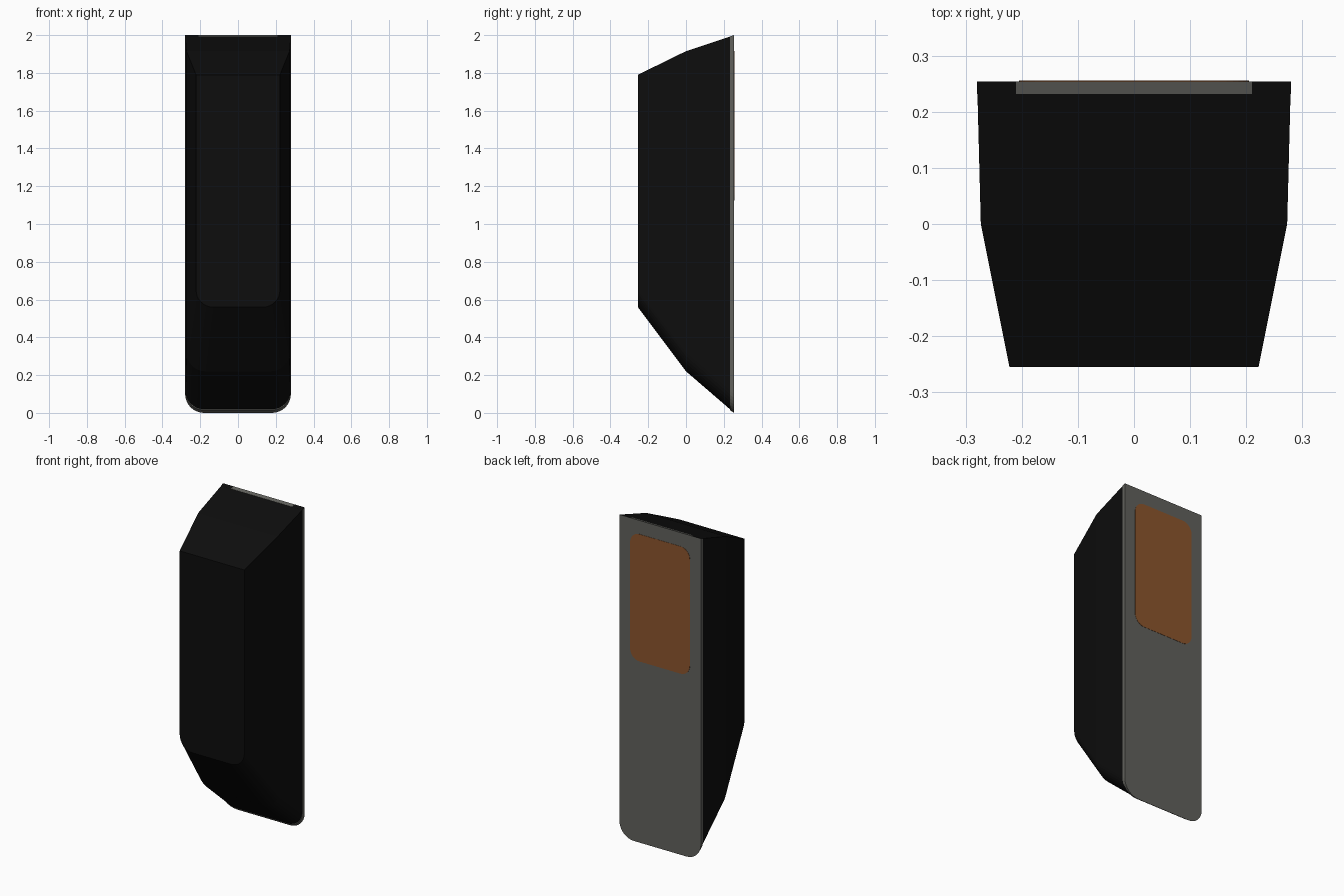
import bpy, bmesh, math

if "Cube" in bpy.data.objects:
    bpy.data.objects.remove(bpy.data.objects["Cube"])


def material(name, rgb):
    m = bpy.data.materials.new(name)
    m.diffuse_color = (*rgb, 1.0)
    m.use_nodes = True
    m.node_tree.nodes["Principled BSDF"].inputs["Base Color"].default_value = m.diffuse_color
    return m


black = material("matte black", (0.004, 0.004, 0.004))
grey = material("warm grey", (0.12, 0.12, 0.107))
orange = material("burnt orange", (0.26, 0.09, 0.026))


def arc(cx, cz, r, start, steps=8):
    """Quarter-circle points, clockwise from the start angle in degrees."""
    return [(cx + r * math.cos(math.radians(start - 90 * i / steps)),
             cz + r * math.sin(math.radians(start - 90 * i / steps)))
            for i in range(steps + 1)]


def outline(hw, z0, z1, r, split):
    """Square top corners, round bottom corners, top edge split in three."""
    return ([(-split, z1), (split, z1), (hw, z1)]
            + arc(hw - r, z0 + r, r, 0) + arc(-hw + r, z0 + r, r, 270)
            + [(-hw, z1)])


def loft(name, sections, mats):
    """Skin a list of (y, outline) sections and cap both ends."""
    bm = bmesh.new()
    rings = [[bm.verts.new((x, y, z)) for x, z in pts] for y, pts in sections]
    for a, b in zip(rings, rings[1:]):
        n = len(a)
        for i in range(n):
            j = (i + 1) % n
            bm.faces.new((a[i], a[j], b[j], b[i]))
    bm.faces.new(rings[0])
    bm.faces.new(rings[-1])
    bmesh.ops.recalc_face_normals(bm, faces=bm.faces)
    mesh = bpy.data.meshes.new(name)
    bm.to_mesh(mesh)
    bm.free()
    for m in mats:
        mesh.materials.append(m)
    obj = bpy.data.objects.new(name, mesh)
    bpy.context.collection.objects.link(obj)
    return obj


# faceted black housing, narrowing toward the front
loft("housing", [
    (-0.255, outline(0.222, 0.56, 1.79, 0.09, 0.15)),
    (0.0, outline(0.273, 0.22, 1.915, 0.10, 0.18)),
    (0.232, outline(0.279, 0.02, 1.992, 0.10, 0.21)),
], [black])

# grey back plate with black upper corners
plate = loft("back_plate", [
    (0.232, outline(0.28, 0.015, 1.993, 0.10, 0.21)),
    (0.254, outline(0.28, 0.0, 2.0, 0.10, 0.21)),
], [grey, black])
for f in plate.data.polygons:
    if f.normal.z > 0.8 and abs(f.center.x) > 0.2:
        f.material_index = 1

# rounded orange contact pad on the back
hw, z0, z1, r = 0.205, 1.125, 1.915, 0.065
pad = (arc(hw - r, z1 - r, r, 90) + arc(hw - r, z0 + r, r, 0)
       + arc(-hw + r, z0 + r, r, 270) + arc(-hw + r, z1 - r, r, 180))
loft("contact_pad", [(0.251, pad), (0.2555, pad)], [orange])
